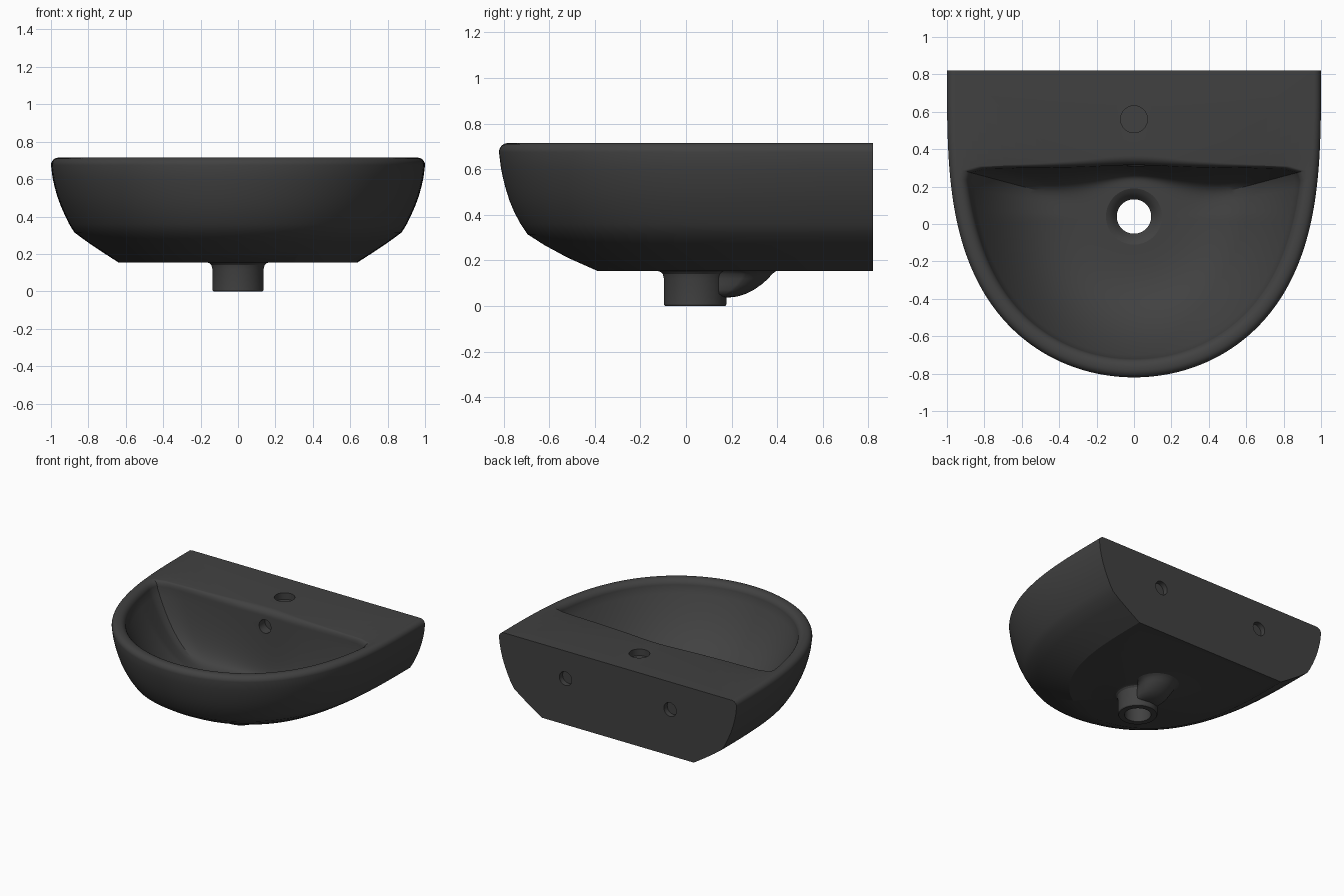
import bpy, bmesh, math
from mathutils import Vector

cube = bpy.data.objects.get("Cube")
if cube:
    bpy.data.objects.remove(cube)

mat = bpy.data.materials.new("dark grey ceramic")
mat.use_nodes = True
grey = (0.053, 0.053, 0.053, 1)
mat.diffuse_color = grey
bsdf = mat.node_tree.nodes["Principled BSDF"]
bsdf.inputs["Base Color"].default_value = grey
bsdf.inputs["Roughness"].default_value = 0.5

BACK, TOP, BASE = 0.82, 0.715, 0.155
DRAIN = Vector((0, 0.04))
CURVE_STEPS, BACK_STEPS = 120, 48


def outline(half_width, front):
    """D-shaped outline: round front, nearly straight sides, straight back."""
    points = []
    for i in range(CURVE_STEPS + 1):
        t = math.pi * i / CURVE_STEPS
        depth = abs(math.sin(t)) ** (2 / 3.2)
        points.append(Vector((half_width * math.cos(t), BACK - (BACK - front) * depth)))
    for i in range(1, BACK_STEPS):
        points.append(Vector((half_width * (2 * i / BACK_STEPS - 1), BACK)))
    return points


def add_object(name, bm):
    bmesh.ops.recalc_face_normals(bm, faces=bm.faces)
    mesh = bpy.data.meshes.new(name)
    bm.to_mesh(mesh)
    bm.free()
    mesh.materials.append(mat)
    obj = bpy.data.objects.new(name, mesh)
    bpy.context.collection.objects.link(obj)
    return obj


def select_only(obj):
    bpy.ops.object.select_all(action='DESELECT')
    obj.select_set(True)
    bpy.context.view_layer.objects.active = obj


rim = outline(1, -BACK)
directions = [(p - DRAIN).normalized() for p in rim]


def bowl_radii(s):
    """Distances from the drain to the bowl wall; corners get rounder towards the floor."""
    power = 4 + 10 * s
    radii = []
    for point, d in zip(rim, directions):
        side = (point - DRAIN).length - 0.1
        if d.y > 0.01:
            wall = (0.275 - 0.02 * d.x ** 2) / d.y
            side = (side ** -power + wall ** -power) ** (-1 / power)
        radii.append(side)
    return radii


rings = []


def add_ring(points, z):
    rings.append([(p.x, p.y, z) for p in points])


def add_polar(radii, heights):
    rings.append([(*(DRAIN + d * r), z) for d, r, z in zip(directions, radii, heights)])


def add_circle(radius, z):
    add_polar([radius] * len(rim), [z] * len(rim))


# Outer shell: sloping underside, swelling wall, rounded rim
for half_width, front, z in [(0.64, -0.39, BASE), (0.73, -0.52, 0.213), (0.81, -0.62, 0.267),
                             (0.875, -0.695, 0.315), (0.903, -0.725, 0.36), (0.927, -0.752, 0.41),
                             (0.949, -0.773, 0.46), (0.967, -0.789, 0.51), (0.981, -0.802, 0.56),
                             (0.992, -0.812, 0.61)]:
    add_ring(outline(half_width, front), z)
for k in range(7):
    a = math.pi / 2 * k / 6
    inset = 0.04 * (1 - math.cos(a))
    add_ring(outline(1 - inset, inset - BACK), TOP - 0.04 + 0.04 * math.sin(a))

# Bowl: rounded lip, then a dish that is steeper at the back
LIP, DISH, FLOOR = 0.05, 0.15, 0.225
edge = bowl_radii(1)
for k in range(7):
    a = math.pi / 2 * k / 7
    z = TOP - LIP * (1 - math.cos(a))
    add_polar([r + LIP * (1 - math.sin(a)) for r in edge], [z] * len(rim))
for k in range(31):
    s = 1 - k / 30
    add_polar([DISH + (r - DISH) * s for r in bowl_radii(s)],
              [FLOOR + (TOP - LIP - FLOOR) * s ** (3 + 2.5 * max(0, d.y)) for d in directions])

# Drain: countersink, bore and outlet pipe with a flared root
for radius, z in [(0.13, 0.215), (0.11, 0.195), (0.092, 0.17), (0.092, 0), (0.132, 0),
                  (0.137, 0.008), (0.137, 0.12), (0.142, 0.14), (0.152, 0.15), (0.168, BASE)]:
    add_circle(radius, z)

bm = bmesh.new()
loops = [[bm.verts.new(co) for co in ring] for ring in rings]
n = len(rim)
for j, loop in enumerate(loops):
    following = loops[(j + 1) % len(loops)]
    for i in range(n):
        k = (i + 1) % n
        bm.faces.new((loop[i], loop[k], following[k], following[i]))
basin = add_object("basin", bm)


# Tap hole, overflow hole and two wall fixing holes
def drill(name, center, radius, depth, along_y):
    bpy.ops.mesh.primitive_cylinder_add(vertices=32, radius=radius, depth=depth, location=center,
                                        rotation=(math.pi / 2 if along_y else 0, 0, 0))
    cutter = bpy.context.object
    cutter.name = name
    cutter.hide_render = True
    cutter.data.materials.append(mat)
    select_only(basin)
    mod = basin.modifiers.new(name, 'BOOLEAN')
    mod.operation, mod.solver, mod.object = 'DIFFERENCE', 'EXACT', cutter
    bpy.ops.object.modifier_apply(modifier=name)
    bpy.data.objects.remove(cutter)


drill("tap_hole", (0, 0.56, TOP), 0.072, 0.1, False)
drill("overflow_hole", (0.01, 0.31, 0.59), 0.05, 0.14, True)
for x in (-0.44, 0.44):
    drill("fixing_hole", (x, BACK, 0.505), 0.052, 0.08, True)

# Overflow channel: rounded hood under the base, flaring out of the outlet pipe
bm = bmesh.new()
loops = []
for end, width, z in [(0.19, 0.03, 0.038), (0.225, 0.065, 0.042), (0.26, 0.087, 0.053),
                      (0.295, 0.1, 0.07), (0.33, 0.11, 0.094), (0.36, 0.12, 0.12),
                      (0.377, 0.13, 0.14), (0.39, 0.145, 0.15), (0.4, 0.16, 0.157)]:
    neck = min(width, 0.09)
    points = [(neck, 0.14)]
    for k in range(25):
        a = math.pi * k / 24
        points.append((width * math.cos(a), end - width + width * math.sin(a)))
    points.append((-neck, 0.14))
    loops.append([bm.verts.new((x, y, z)) for x, y in points])
for low, high in zip(loops, loops[1:]):
    for i in range(len(low)):
        k = (i + 1) % len(low)
        bm.faces.new((low[i], low[k], high[k], high[i]))
bm.faces.new(loops[0])
bm.faces.new(loops[-1])
channel = add_object("overflow_channel", bm)

for obj, angle in ((basin, 25), (channel, 45)):
    select_only(obj)
    bpy.ops.object.shade_smooth_by_angle(angle=math.radians(angle))
